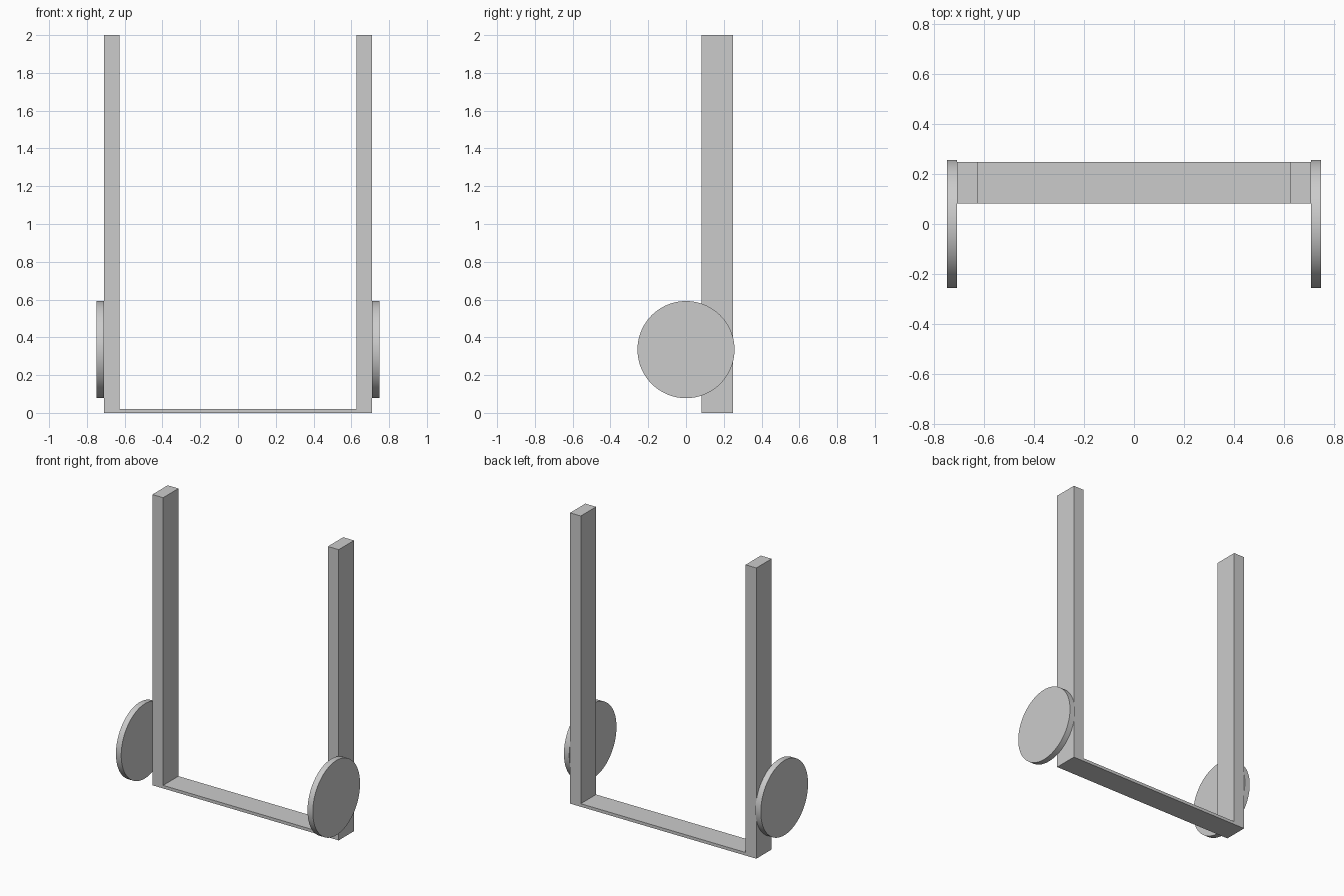
import bpy, bmesh, math

if "Cube" in bpy.data.objects:
    bpy.data.objects.remove(bpy.data.objects["Cube"])

# U-shaped frame: one profile in x/z, extruded along y
OUT, INN, TOP, BASE = 0.709, 0.627, 2.0, 0.021
Y0, Y1 = 0.082, 0.248
profile = [(-OUT, 0), (OUT, 0), (OUT, TOP), (INN, TOP),
           (INN, BASE), (-INN, BASE), (-INN, TOP), (-OUT, TOP)]
bm = bmesh.new()
face = bm.faces.new([bm.verts.new((x, Y0, z)) for x, z in profile])
ext = bmesh.ops.extrude_face_region(bm, geom=[face])
verts = [g for g in ext["geom"] if isinstance(g, bmesh.types.BMVert)]
bmesh.ops.translate(bm, verts=verts, vec=(0, Y1 - Y0, 0))
bmesh.ops.recalc_face_normals(bm, faces=bm.faces)
mesh = bpy.data.meshes.new("frame")
bm.to_mesh(mesh)
bm.free()
bpy.context.collection.objects.link(bpy.data.objects.new("frame", mesh))

# Round side discs on the outer faces of the posts
THICK = 0.04
for name, side in (("left_disc", -1), ("right_disc", 1)):
    bpy.ops.mesh.primitive_cylinder_add(
        vertices=96, radius=0.257, depth=THICK,
        location=(side * (OUT + THICK / 2), 0, 0.335),
        rotation=(0, math.pi / 2, 0))
    bpy.context.object.name = name
    bpy.ops.object.shade_smooth_by_angle(angle=math.radians(30))
